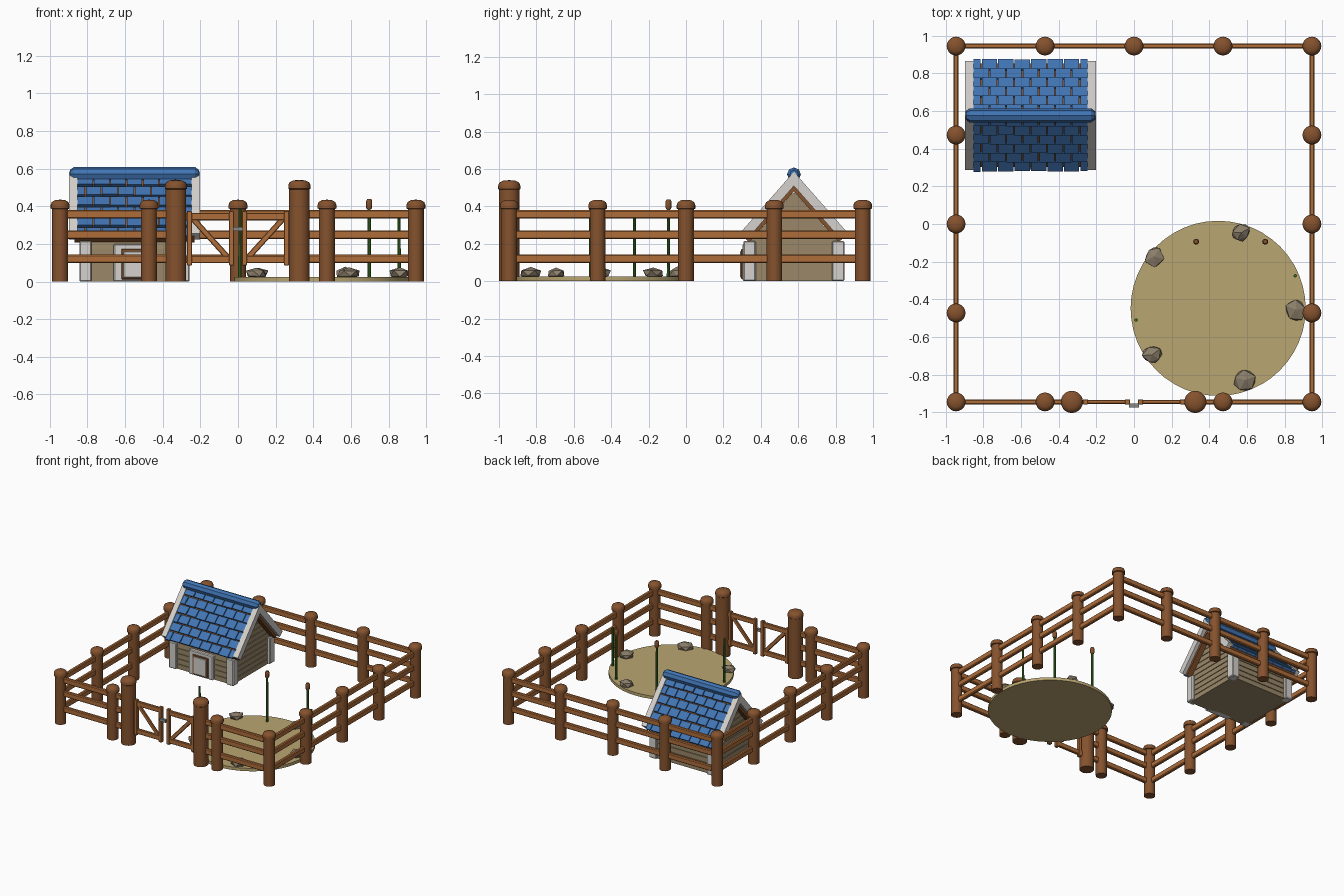
import bpy, bmesh, math, random
from mathutils import Matrix, Vector

if "Cube" in bpy.data.objects:
    bpy.data.objects.remove(bpy.data.objects["Cube"])

random.seed(4)

def mat(name, *c):
    m = bpy.data.materials.new(name)
    m.diffuse_color = (*c, 1)
    m.use_nodes = True
    m.node_tree.nodes["Principled BSDF"].inputs["Base Color"].default_value = m.diffuse_color
    return m

DARK = mat("dark wood", .235, .085, .027)
LIGHT = mat("light wood", .43, .155, .042)
PLANK = mat("wall planks", .32, .245, .14)
TRIM = mat("pale trim", .66, .64, .61)
BLUE = mat("blue tiles", .052, .175, .45)
SAND = mat("sand", .49, .38, .165)
ROCK = mat("rock", .26, .21, .145)
GREEN = mat("reed green", .05, .17, .02)
IRON = mat("iron", .25, .25, .24)

def finish(name, bm, m, smooth=False):
    bmesh.ops.recalc_face_normals(bm, faces=bm.faces)
    me = bpy.data.meshes.new(name)
    bm.to_mesh(me)
    bm.free()
    me.materials.append(m)
    ob = bpy.data.objects.new(name, me)
    bpy.context.collection.objects.link(ob)
    if smooth:
        bpy.ops.object.select_all(action='DESELECT')
        ob.select_set(True)
        bpy.context.view_layer.objects.active = ob
        bpy.ops.object.shade_smooth_by_angle(angle=math.radians(40))
    return ob

def box(name, lo, hi, m, bevel=0.0):
    lo, hi = Vector(lo), Vector(hi)
    bm = bmesh.new()
    bmesh.ops.create_cube(bm, size=1, matrix=Matrix.Translation((lo + hi) / 2) @ Matrix.Diagonal((*(hi - lo), 1)))
    if bevel:
        bmesh.ops.bevel(bm, geom=bm.edges[:], offset=bevel, segments=1, affect='EDGES')
    return finish(name, bm, m)

def beam(name, a, b, width, height, m, bevel=0.006):
    """Bevelled bar from a to b; height is measured upwards, width sideways."""
    a, b = Vector(a), Vector(b)
    d = (b - a).normalized()
    side = d.cross(Vector((0, 0, 1))).normalized()
    up = side.cross(d)
    rot = Matrix((d, side, up)).transposed().to_4x4()
    bm = bmesh.new()
    bmesh.ops.create_cube(bm, size=1, matrix=Matrix.Translation((a + b) / 2) @ rot
                          @ Matrix.Diagonal(((b - a).length, width, height, 1)))
    bmesh.ops.bevel(bm, geom=bm.edges[:], offset=bevel, segments=1, affect='EDGES')
    return finish(name, bm, m)

def lathe(name, profile, loc, m, sides=20, along_x=False, smooth=True):
    bm = bmesh.new()
    vs = [bm.verts.new((r, 0, z)) for r, z in profile]
    es = [bm.edges.new(p) for p in zip(vs, vs[1:])]
    bmesh.ops.spin(bm, geom=vs + es, cent=(0, 0, 0), axis=(0, 0, 1), angle=math.tau, steps=sides)
    bmesh.ops.remove_doubles(bm, verts=bm.verts[:], dist=1e-5)
    if along_x:
        bmesh.ops.rotate(bm, verts=bm.verts[:], matrix=Matrix.Rotation(math.pi / 2, 3, 'Y'))
    bmesh.ops.translate(bm, verts=bm.verts[:], vec=loc)
    return finish(name, bm, m, smooth)

def prism(name, pts, x0, x1, m):
    """Extrude a (y, z) outline along x."""
    bm = bmesh.new()
    f = bm.faces.new([bm.verts.new((x0, y, z)) for y, z in pts])
    ex = bmesh.ops.extrude_face_region(bm, geom=[f])
    bmesh.ops.translate(bm, verts=[v for v in ex["geom"] if isinstance(v, bmesh.types.BMVert)],
                        vec=(x1 - x0, 0, 0))
    return finish(name, bm, m)

# ---- fence posts with rounded caps
E = 0.945
def post(name, x, y, r, cap, h):
    lathe(name, [(0, 0), (r, 0), (r, h - .05), (cap, h - .047), (cap, h - .028), (cap * .88, h - .013),
                 (cap * .55, h - .003), (0, h)], (x, y, 0), DARK)

grid = [-E, -E / 2, 0, E / 2, E]
for x in grid:
    for y in grid:
        if max(abs(x), abs(y)) == E and (x, y) != (0, -E):
            post("fence_post", x, y, .042, .05, .435)
for x in (-.33, .326):
    post("gate_post", x, -E, .055, .059, .54)

# ---- fence rails
for z in (.357, .248, .12):
    beam("back_rail", (-E, E, z), (E, E, z), .028, .045, LIGHT)
    for s in (-1, 1):
        beam("side_rail", (s * E, -E, z), (s * E, E, z), .028, .045, LIGHT)
        beam("front_rail", (s * E, -E, z), (s * .33, -E, z), .028, .045, LIGHT)

# ---- double gate
for s in (-1, 1):
    for z in (.345, .118):
        beam("gate_rail", (s * .285, -E, z), (s * .03, -E, z), .022, .04, LIGHT, .004)
    for x in (.035, .258):
        box("gate_stile", (s * x - .014, -E - .014, .085), (s * x + .014, -E + .014, .375), LIGHT, .004)
    beam("gate_brace", (s * .25, -E, .345), (s * .045, -E, .118), .018, .03, LIGHT, .004)
box("gate_latch", (-.026, -E - .03, .268), (.026, -E - .008, .29), IRON)

# ---- sand patch, rocks and reeds
lathe("sand_patch", [(0, 0), (.465, 0), (.465, .024), (0, .024)], (.447, -.448, 0), SAND, 48)
for x, y, r in [(.107, -.174, .062), (.57, -.046, .054), (.86, -.456, .064), (.096, -.695, .06), (.59, -.83, .07)]:
    bm = bmesh.new()
    bmesh.ops.create_icosphere(bm, subdivisions=1, radius=1)
    for v in bm.verts:
        v.co *= random.uniform(.82, 1.12)
    bmesh.ops.transform(bm, verts=bm.verts[:], matrix=Matrix.Translation((x, y, .042))
                        @ Matrix.Rotation(random.uniform(0, 6), 4, 'Z') @ Matrix.Diagonal((r, r * .9, .034, 1)))
    finish("rock", bm, ROCK)
for x, y, h, head in [(.33, -.094, .39, 1), (.697, -.094, .39, 1), (.856, -.275, .335, 0), (.01, -.51, .385, 0)]:
    lathe("reed_stem", [(0, .01), (.009, .01), (.008, h), (0, h)], (x, y, 0), GREEN, 8)
    if head:
        lathe("reed_head", [(0, 0), (.012, 0), (.016, .008), (.016, .044), (.011, .053), (0, .053)],
              (x, y, h - .006), DARK, 10)

# ---- house
CX, CY = -.55, .577
C, S = .66, .751          # roof slope direction

# lapped plank walls, narrowing into the gable
step, z = .043, 0.0
while z < .46:
    z1 = min(z + step - .005, .475)
    w0, w1 = (min(.25, (.49 - k) / 1.137) for k in (z, z1))
    prism("wall_plank", [(CY - w0, z), (CY + w0, z), (CY + w1, z1), (CY - w1, z1)], CX - .272, CX + .272, PLANK)
    z += step
prism("wall_core", [(CY - .243, .002), (CY + .243, .002), (CY + .243, .2), (CY, .476), (CY - .243, .2)],
      CX - .265, CX + .265, PLANK)
for sx in (-1, 1):
    for sy in (-1, 1):
        x, y = CX + sx * .26, CY + sy * .237
        box("corner_post", (x - .033, y - .033, 0), (x + .033, y + .033, .215), TRIM, .006)

# doorway
box("door_surround", (CX - .11, .303, 0), (CX + .11, .36, .2), TRIM, .006)
box("door_frame", (CX - .07, .295, .012), (CX + .07, .32, .172), DARK, .003)
box("door_panel", (CX - .058, .289, .02), (CX + .058, .31, .16), TRIM, .003)

# roof deck and gable boards
def chevron(name, apex, th, half, x0, x1, m):
    B = (half, apex - half * S / C)
    D = (half - th * S, B[1] - th * C)
    pts = [(0, apex), B, D, (0, apex - th / C), (-D[0], D[1]), (-B[0], B[1])]
    prism(name, [(CY + y, z) for y, z in pts], CX + x0, CX + x1, m)

chevron("roof_deck", .553, .048, .275, -.318, .318, DARK)
for s in (-1, 1):
    chevron("gable_board", .585, .05, .29, s * .303, s * .347, TRIM)

# roof tiles in running bond, lower edges slightly raised
bm = bmesh.new()
rows, width, half = 6, .0872, .305
pitch = .435 / rows
for s in (-1, 1):
    for r in range(rows):
        for c in range(8):
            x0 = -half + (c - .5 * (r % 2)) * width
            a, b = max(x0, -half) + .003, min(x0 + width, half) - .003
            if b - a < .02:
                continue
            t0, t1 = r * pitch, (r + 1) * pitch - .006 + random.uniform(-.003, .003)
            corners = []
            for x in (a, b):
                for t, n in ((t0, -.002), (t1, -.002), (t1, .02), (t0, .011)):
                    corners.append(bm.verts.new((CX + x, CY + s * (t * C + n * S), .553 - t * S + n * C)))
            p, q = corners[:4], corners[4:]
            bm.faces.new(p)
            bm.faces.new(q[::-1])
            for i in range(4):
                j = (i + 1) % 4
                bm.faces.new((p[j], p[i], q[i], q[j]))
finish("roof_tiles", bm, BLUE)

# ridge cap with tapered ends
lathe("ridge_cap", [(0, -.342), (.022, -.342), (.037, -.322), (.037, .322), (.022, .342), (0, .342)],
      (CX, CY, .571), BLUE, 8, along_x=True, smooth=False)
